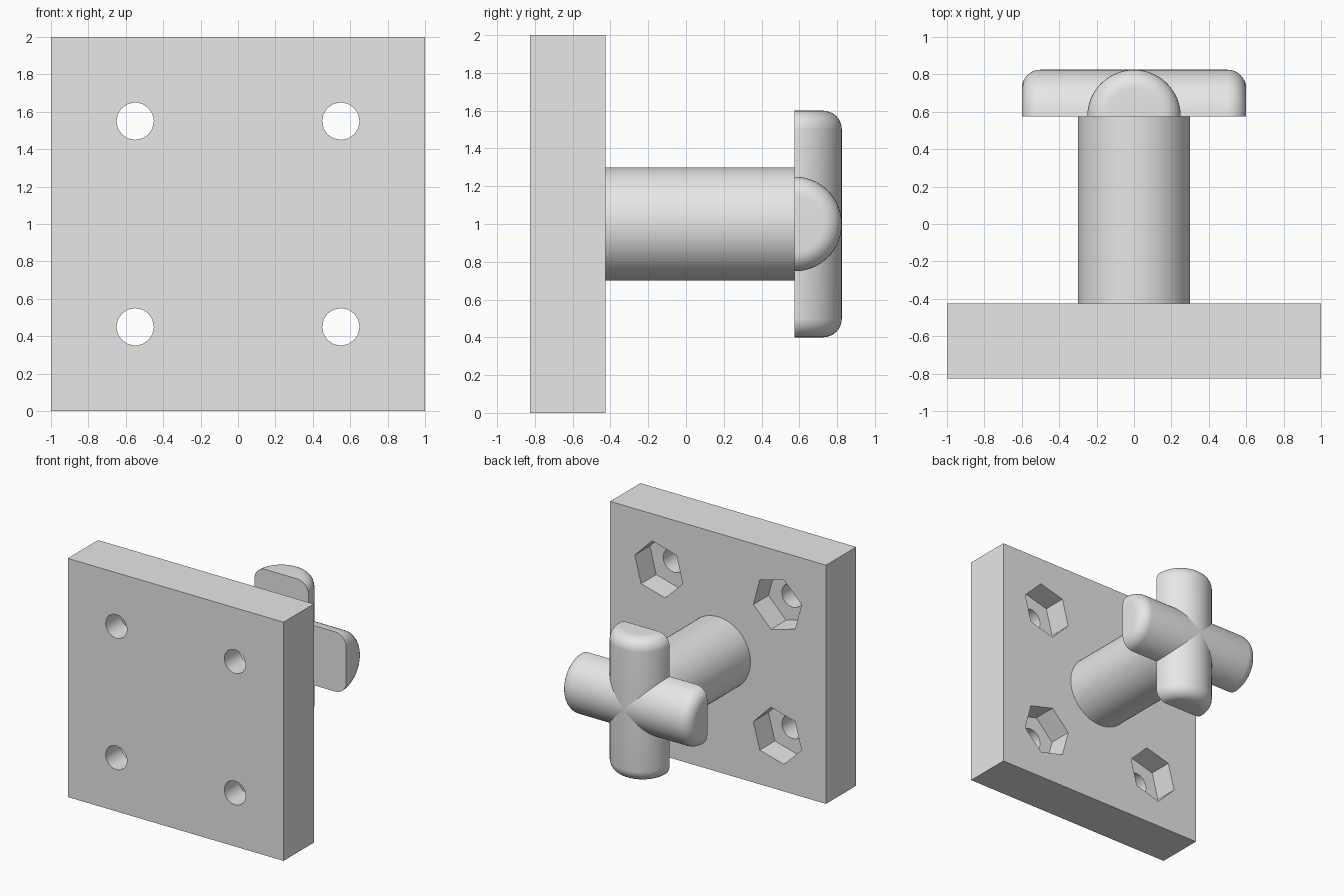
import bpy, bmesh
from math import pi, sin, cos, atan2

cube = bpy.data.objects.get("Cube")
if cube:
    bpy.data.objects.remove(cube, do_unlink=True)

grey = bpy.data.materials.new("light_grey")
grey.use_nodes = True
grey.diffuse_color = (0.8, 0.8, 0.8, 1)
grey.node_tree.nodes["Principled BSDF"].inputs["Base Color"].default_value = (0.8, 0.8, 0.8, 1)


def finish(obj, name, smooth=False):
    obj.name = name
    obj.data.materials.clear()
    obj.data.materials.append(grey)
    if smooth:
        bpy.ops.object.select_all(action="DESELECT")
        obj.select_set(True)
        bpy.context.view_layer.objects.active = obj
        bpy.ops.object.shade_smooth_by_angle(angle=pi / 6)
    return obj


def cylinder_y(radius, y0, y1, x, z, sides, turn=0):
    """Prism or cylinder lying along y."""
    bpy.ops.mesh.primitive_cylinder_add(
        vertices=sides, radius=radius, depth=y1 - y0,
        location=(x, (y0 + y1) / 2, z), rotation=(pi / 2, turn, 0))
    return bpy.context.object


def cut(target, cutter):
    mod = target.modifiers.new("cut", "BOOLEAN")
    mod.operation = "DIFFERENCE"
    mod.solver = "EXACT"
    mod.object = cutter
    bpy.context.view_layer.objects.active = target
    bpy.ops.object.modifier_apply(modifier=mod.name)
    bpy.data.objects.remove(cutter, do_unlink=True)


def half_round_bar(name, turn, half_length=0.6, radius=0.25, fillet=0.1):
    """Half-turned bar with filleted ends and a flat base facing the plate."""
    steps = 8
    right = [(half_length, 0)]
    for i in range(steps + 1):
        a = pi / 2 * i / steps
        right.append((half_length - fillet + fillet * cos(a),
                      radius - fillet + fillet * sin(a)))
    profile = right + [(-t, r) for t, r in reversed(right)]
    bm = bmesh.new()
    verts = [bm.verts.new((t, 0, r)) for t, r in profile]
    edges = [bm.edges.new(pair) for pair in zip(verts, verts[1:])]
    bmesh.ops.spin(bm, geom=verts + edges, cent=(0, 0, 0), axis=(-1, 0, 0),
                   angle=pi, steps=32)
    bmesh.ops.remove_doubles(bm, verts=bm.verts, dist=0.0001)
    rim = [e for e in bm.edges if e.is_boundary]
    bmesh.ops.holes_fill(bm, edges=rim, sides=0)
    bmesh.ops.recalc_face_normals(bm, faces=bm.faces)
    mesh = bpy.data.meshes.new(name)
    bm.to_mesh(mesh)
    bm.free()
    obj = bpy.data.objects.new(name, mesh)
    bpy.context.collection.objects.link(obj)
    obj.location = (0, 0.575, 1)
    obj.rotation_euler = (0, turn, 0)
    return finish(obj, name, smooth=True)


# Mounting plate with four bolt holes and hexagonal nut pockets at the back
bpy.ops.mesh.primitive_cube_add(size=1, location=(0, -0.625, 1))
plate = bpy.context.object
plate.scale = (2, 0.4, 2)
bpy.ops.object.transform_apply(location=True, rotation=False, scale=True)
for sx in (-1, 1):
    for sz in (-1, 1):
        x, z = 0.55 * sx, 1 + 0.55 * sz
        cut(plate, cylinder_y(0.1, -1, 0, x, z, 16))
        cut(plate, cylinder_y(0.231, -0.625, -0.3, x, z, 6, -atan2(sz, sx)))
finish(plate, "mounting_plate", smooth=True)

# Round post
finish(cylinder_y(0.3, -0.425, 0.575, 0, 1, 64), "post", smooth=True)

# Cross handle
half_round_bar("handle_bar_horizontal", 0)
half_round_bar("handle_bar_vertical", pi / 2)
